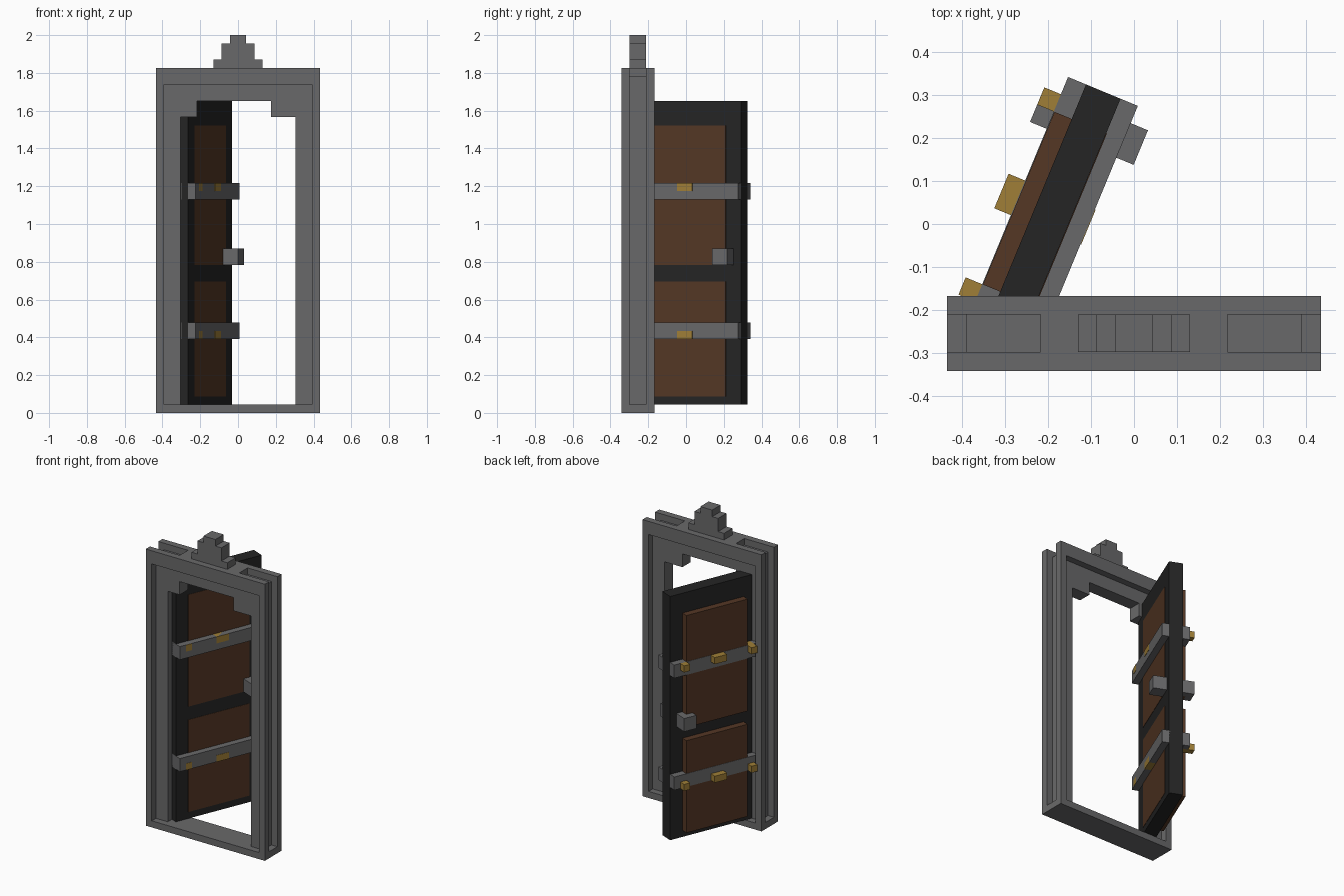
import bpy, bmesh, math
from mathutils import Matrix, Vector

if "Cube" in bpy.data.objects:
    bpy.data.objects.remove(bpy.data.objects["Cube"])

U = 1 / 23           # block unit: the model is 46 blocks tall
CY = -5.85 * U       # depth centre of the frame


def material(name, rgb):
    m = bpy.data.materials.new(name)
    m.diffuse_color = (*rgb, 1)
    m.use_nodes = True
    m.node_tree.nodes["Principled BSDF"].inputs["Base Color"].default_value = m.diffuse_color
    return m


stone = material("grey_metal", (0.141, 0.141, 0.144))
dark = material("dark_iron", (0.018, 0.018, 0.018))
wood = material("brown_wood", (0.089, 0.038, 0.018))
gold = material("gold", (0.350, 0.212, 0.038))

FRAME = Matrix.Translation((0, CY, 0))
# Door swings open about the left hinge; local x runs along it, y is its back side
DOOR = Matrix.Translation((-7 * U, CY, 0)) @ Matrix.Rotation(math.radians(67.5), 4, 'Z')


def boxes(name, mat, place, *ranges):
    """One object from boxes given as (x0, x1, y0, y1, z0, z1) in blocks."""
    bm = bmesh.new()
    for x0, x1, y0, y1, z0, z1 in ranges:
        size = Vector((x1 - x0, y1 - y0, z1 - z0)) * U
        mid = Vector((x0 + x1, y0 + y1, z0 + z1)) * U / 2
        bmesh.ops.create_cube(bm, size=1, matrix=place @ Matrix.Translation(mid)
                              @ Matrix.Diagonal((*size, 1)))
    me = bpy.data.meshes.new(name)
    bm.to_mesh(me)
    bm.free()
    me.materials.append(mat)
    ob = bpy.data.objects.new(name, me)
    bpy.context.collection.objects.link(ob)
    return ob


# Frame: sill, recessed posts, lintel with stepped corners
boxes("sill", stone, FRAME, (-10, 10, -2, 2, 0, 1))
for side, x in (("left", -9), ("right", 7)):
    boxes(side + "_post", stone, FRAME, (x, x + 2, -1, 1, 1, 41))
boxes("lintel", stone, FRAME, (-7, 7, -1, 1, 38, 41), (-5, 5, -1, 1, 41, 42))
boxes("left_corner_step", stone, FRAME, (-7, -5, -1, 1, 36, 38))
boxes("right_corner_step", stone, FRAME, (4, 7, -1, 1, 36, 38))

# Raised rims on the front and back, leaving an open channel between them
for side, y in (("front", -2), ("back", 1)):
    boxes(side + "_rim", stone, FRAME,
          (-10, -9, y, y + 1, 1, 40), (9, 10, y, y + 1, 1, 40),
          (-10, 10, y, y + 1, 40, 42))

# Stepped crest
boxes("crest", stone, FRAME, (-3, 3, -1, 1, 42, 43),
      (-2, 2, -1, 1, 43, 45), (-1, 1, -1, 1, 45, 46))

# Door leaf with panels that show on both sides
E = 0.04             # tiny offset so flush parts stay distinct
boxes("door_leaf", dark, DOOR, (0, 14, -1, 1, 1, 38))
boxes("lower_panel", wood, DOOR, (2, 12, -1 - E, 2, 2, 16))
boxes("upper_panel", wood, DOOR, (2, 12, -1 - E, 2, 18, 35))

# Cross bars wrapped around the door, each with three gold studs
for name, bar_z, stud_z in (("lower", 9, 9), ("upper", 26, 27)):
    boxes(name + "_bar", stone, DOOR, (0, 14, -2, 2 + E, bar_z, bar_z + 2))
    boxes(name + "_studs", gold, DOOR,
          *((a, b, -2 - E, 3, stud_z, stud_z + 1) for a, b in ((1, 2), (6, 8))),
          (12, 13, 1, 3, stud_z, stud_z + 1))

# Handle through the door
boxes("handle", stone, DOOR, (11, 13, -3, 3, 18, 20))
